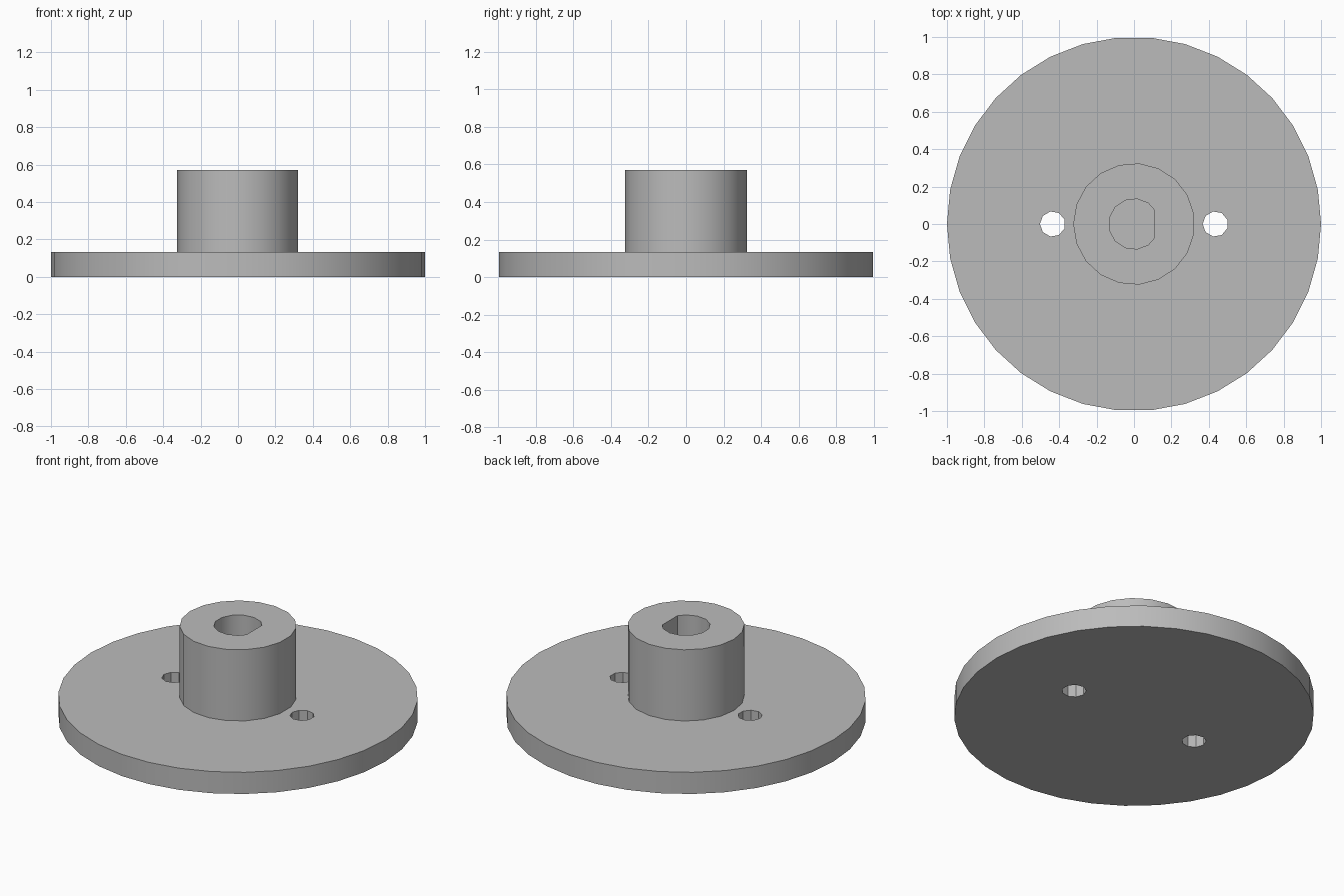
import bpy, bmesh, math

if "Cube" in bpy.data.objects:
    bpy.data.objects.remove(bpy.data.objects["Cube"])

PLATE_TOP, HUB_TOP = 0.133, 0.57

grey = bpy.data.materials.new("plain_grey")
grey.use_nodes = True
colour = (0.5, 0.5, 0.5, 1)
grey.diffuse_color = colour
grey.node_tree.nodes["Principled BSDF"].inputs["Base Color"].default_value = colour


def prism(name, radius, sides, z0, z1, x=0, start=math.pi, flat_x=None):
    """Upright prism with a corner at the start angle and an optional flat on +x."""
    bm = bmesh.new()
    ring = []
    for i in range(sides):
        a = start + math.tau * i / sides
        ring.append(bm.verts.new((x + radius * math.cos(a), radius * math.sin(a), z0)))
    base = bm.faces.new(ring)
    if flat_x is not None:
        bmesh.ops.bisect_plane(bm, geom=bm.verts[:] + bm.edges[:] + bm.faces[:],
                               plane_co=(flat_x, 0, 0), plane_no=(1, 0, 0),
                               clear_outer=True)
        base = bm.faces[:][0]
    top = bmesh.ops.extrude_face_region(bm, geom=[base], use_keep_orig=True)
    for v in top["geom"]:
        if isinstance(v, bmesh.types.BMVert):
            v.co.z = z1
    bmesh.ops.recalc_face_normals(bm, faces=bm.faces[:])
    mesh = bpy.data.meshes.new(name)
    bm.to_mesh(mesh)
    bm.free()
    mesh.materials.append(grey)
    obj = bpy.data.objects.new(name, mesh)
    bpy.context.collection.objects.link(obj)
    return obj


def activate(obj):
    bpy.ops.object.select_all(action="DESELECT")
    obj.select_set(True)
    bpy.context.view_layer.objects.active = obj


def cut(target, cutter):
    """Subtract the cutter and discard it."""
    cutter.hide_render = True
    mod = target.modifiers.new("cut", "BOOLEAN")
    mod.operation, mod.solver, mod.object = "DIFFERENCE", "EXACT", cutter
    activate(target)
    bpy.ops.object.modifier_apply(modifier=mod.name)
    bpy.data.objects.remove(cutter)


# Round base plate with two through holes
plate = prism("base_plate", 1.0, 34, 0, PLATE_TOP)
for side in (-1, 1):
    cut(plate, prism("screw_hole_cutter", 0.068, 9, -0.1, 0.3, x=side * 0.435))

# Central hub with a D-shaped shaft bore that stops at the plate
hub = prism("hub", 0.325, 19, PLATE_TOP, HUB_TOP)
cut(hub, prism("shaft_bore_cutter", 0.135, 13, 0, 0.8, start=0, flat_x=0.11))

# Drop the hub's hidden underside
bm = bmesh.new()
bm.from_mesh(hub.data)
under = [f for f in bm.faces if f.normal.z < -0.9]
bmesh.ops.delete(bm, geom=under, context="FACES")
bm.to_mesh(hub.data)
bm.free()

for part in (plate, hub):
    activate(part)
    bpy.ops.object.shade_smooth_by_angle(angle=math.radians(30))
